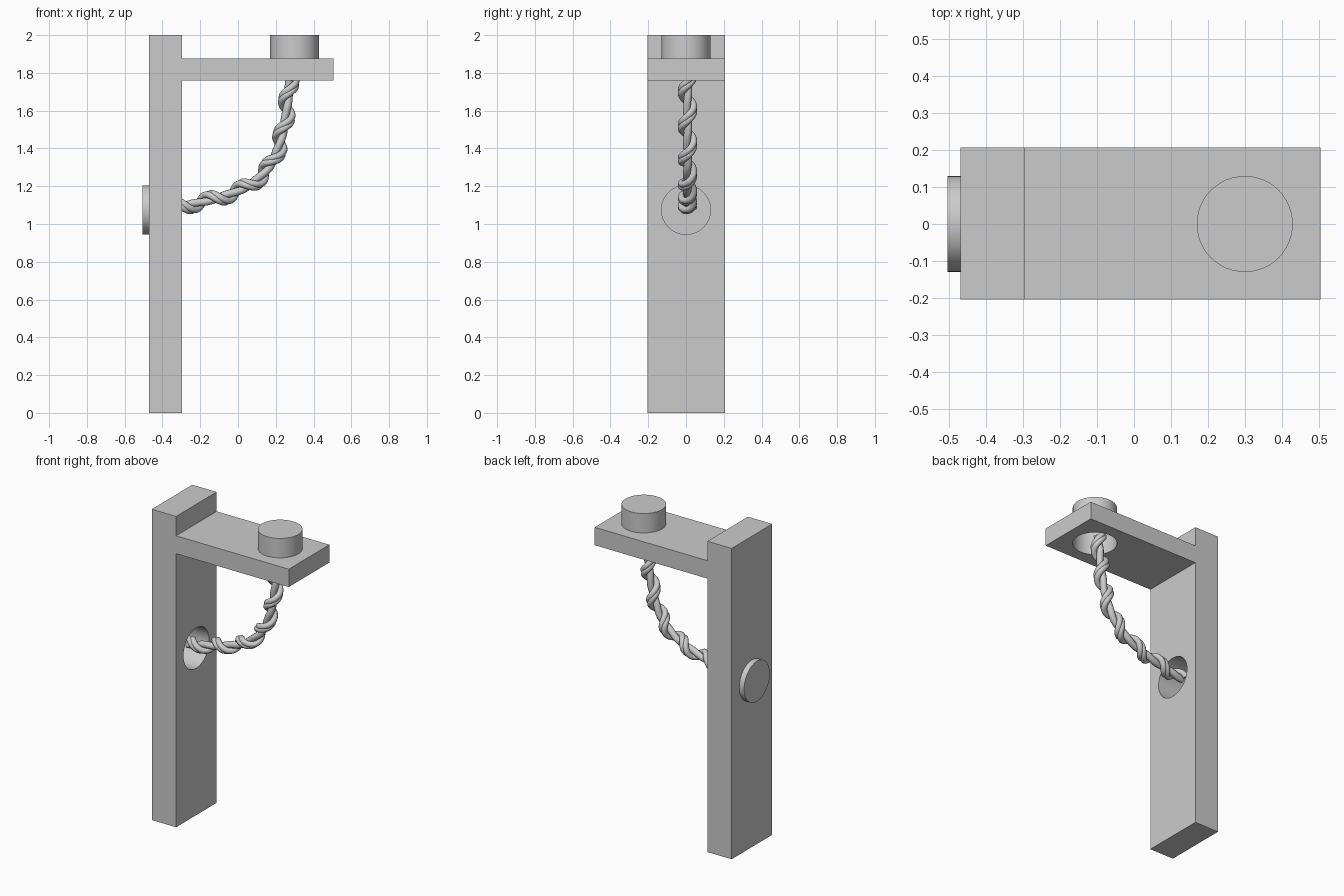
import bpy, bmesh, math
from mathutils import Vector, Matrix

if "Cube" in bpy.data.objects:
    bpy.data.objects.remove(bpy.data.objects["Cube"])

R = 0.13      # radius of both sockets
SEG = 48


def make_object(name, bm):
    me = bpy.data.meshes.new(name)
    bm.to_mesh(me)
    bm.free()
    ob = bpy.data.objects.new(name, me)
    bpy.context.collection.objects.link(ob)
    return ob


def smooth(ob):
    bpy.ops.object.select_all(action='DESELECT')
    ob.select_set(True)
    bpy.context.view_layer.objects.active = ob
    bpy.ops.object.shade_smooth_by_angle(angle=math.radians(35))


def cylinder(name, start, end, open_start=False):
    a, b = Vector(start), Vector(end)
    axis = b - a
    rot = axis.to_track_quat('Z', 'Y').to_matrix().to_4x4()
    bm = bmesh.new()
    bmesh.ops.create_cone(bm, cap_ends=True, segments=SEG, radius1=R, radius2=R,
                          depth=axis.length,
                          matrix=Matrix.Translation((a + b) / 2) @ rot)
    if open_start:
        bm.normal_update()
        ends = [f for f in bm.faces if f.normal.dot(axis.normalized()) < -0.9]
        bmesh.ops.delete(bm, geom=ends, context='FACES_ONLY')
    return make_object(name, bm)


def drilled_board(name, lo, hi, hole_start, hole_end):
    lo, hi = Vector(lo), Vector(hi)
    bm = bmesh.new()
    bmesh.ops.create_cube(bm, size=1, matrix=Matrix.Translation((lo + hi) / 2)
                          @ Matrix.Diagonal((*(hi - lo), 1)))
    ob = make_object(name, bm)
    cutter = cylinder("hole_cutter", hole_start, hole_end)
    cutter.hide_render = True
    mod = ob.modifiers.new("hole", 'BOOLEAN')
    mod.operation = 'DIFFERENCE'
    mod.solver = 'EXACT'
    mod.object = cutter
    bpy.context.view_layer.objects.active = ob
    bpy.ops.object.modifier_apply(modifier=mod.name)
    bpy.data.objects.remove(cutter)
    smooth(ob)


# Post and shelf, each with a round through hole
drilled_board("post", (-0.47, -0.205, 0), (-0.297, 0.207, 2),
              (-0.6, 0, 1.075), (-0.2, 0, 1.075))
drilled_board("shelf", (-0.297, -0.205, 1.76), (0.505, 0.207, 1.875),
              (0.3, 0, 1.6), (0.3, 0, 1.95))

# Caps closing the holes, hollow towards the boards
smooth(cylinder("post_cap", (-0.47, 0, 1.075), (-0.505, 0, 1.075), True))
smooth(cylinder("shelf_cap", (0.3, 0, 1.875), (0.3, 0, 2.0), True))

# Centre line of the hanging rope in the xz plane
ctrl = [(0.30, 1.92), (0.285, 1.82), (0.275, 1.76), (0.25, 1.55), (0.212, 1.40),
        (0.155, 1.29), (0.05, 1.20), (-0.1, 1.14), (-0.28, 1.097), (-0.37, 1.08), (-0.45, 1.07)]
ctrl = [Vector((x, 0.008, z)) for x, z in ctrl]
path = []
for p0, p1, p2, p3 in zip(ctrl, ctrl[1:], ctrl[2:], ctrl[3:]):
    for i in range(24):
        t = i / 24
        path.append(0.5 * (2 * p1 + (p2 - p0) * t + (2 * p0 - 5 * p1 + 4 * p2 - p3) * t * t
                           + (3 * p1 - p0 - 3 * p2 + p3) * t ** 3))


def strand(name, radius, offset, phase):
    """Tube that winds around the centre line."""
    pts, s = [], 0.0
    for i in range(1, len(path) - 1):
        s += (path[i] - path[i - 1]).length
        tan = (path[i + 1] - path[i - 1]).normalized()
        side = Vector((0, 1, 0))
        out = tan.cross(side)          # points to the outer side of the bend
        a = phase + 2 * math.pi * (s - 0.12) / 0.185
        pts.append(path[i] + offset * (-math.cos(a) * side - math.sin(a) * out))
    cu = bpy.data.curves.new(name, 'CURVE')
    cu.dimensions = '3D'
    cu.bevel_depth = radius
    cu.bevel_resolution = 3
    cu.use_fill_caps = True
    sp = cu.splines.new('POLY')
    sp.points.add(len(pts) - 1)
    for p, co in zip(sp.points, pts):
        p.co = (*co, 1)
    sp.use_smooth = True
    bpy.context.collection.objects.link(bpy.data.objects.new(name, cu))


# Rope: a core wire with a pair of strands coiled around it
strand("rope_core", 0.021, 0.004, math.pi)
strand("rope_strand_a", 0.018, 0.033, -0.45)
strand("rope_strand_b", 0.018, 0.033, 0.45)
